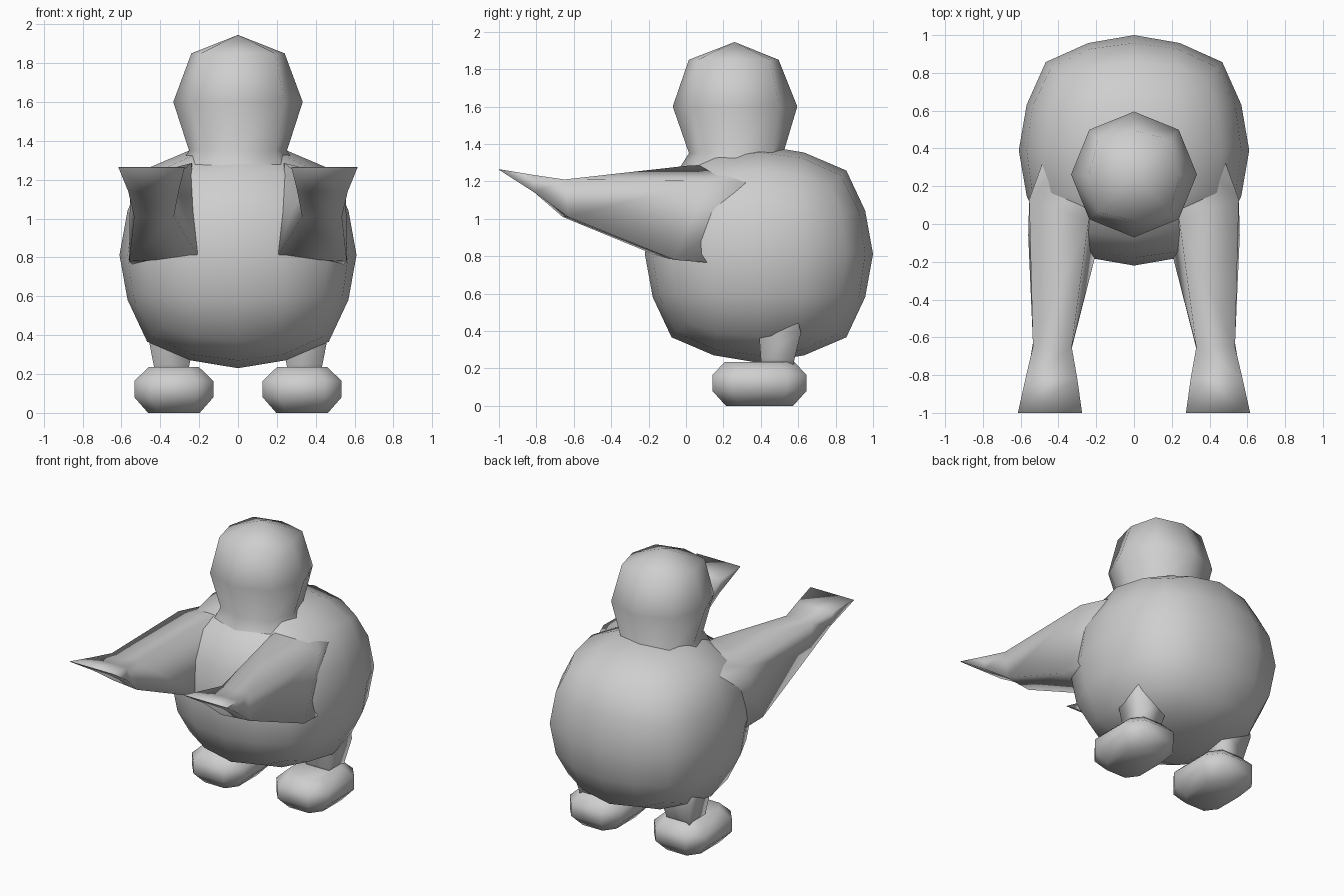
import bpy, bmesh, math

if "Cube" in bpy.data.objects:
    bpy.data.objects.remove(bpy.data.objects["Cube"])

grey = bpy.data.materials.new("plain grey")
grey.diffuse_color = (0.62, 0.62, 0.62, 1)
grey.use_nodes = True
grey.node_tree.nodes["Principled BSDF"].inputs["Base Color"].default_value = grey.diffuse_color


def finish(ob, angle=100):
    bpy.ops.object.select_all(action='DESELECT')
    ob.select_set(True)
    bpy.context.view_layer.objects.active = ob
    ob.data.materials.clear()
    ob.data.materials.append(grey)
    bpy.ops.object.shade_smooth_by_angle(angle=math.radians(angle))


def loft(name, rings, angle=100):
    """Skin a list of equal-length rings; a ring with one point is a pole."""
    bm = bmesh.new()
    loops = [[bm.verts.new(p) for p in r] for r in rings]
    for a, b in zip(loops, loops[1:]):
        n = max(len(a), len(b))
        for i in range(n):
            j = (i + 1) % n
            quad = [a[i % len(a)], a[j % len(a)], b[j % len(b)], b[i % len(b)]]
            bm.faces.new(list(dict.fromkeys(quad)))
    for end in (loops[0], loops[-1]):
        if len(end) > 2:
            bm.faces.new(end)
    bmesh.ops.recalc_face_normals(bm, faces=bm.faces)
    me = bpy.data.meshes.new(name)
    bm.to_mesh(me)
    bm.free()
    ob = bpy.data.objects.new(name, me)
    bpy.context.collection.objects.link(ob)
    finish(ob, angle)
    return ob


# round body: a subdivided cube, slightly fuller on its diagonals
bpy.ops.mesh.primitive_cube_add(size=2)
body = bpy.context.object
body.name = "body"
mod = body.modifiers.new("round", 'SUBSURF')
mod.levels = 2
bpy.ops.object.modifier_apply(modifier="round")
half = max(v.co.x for v in body.data.vertices)
for v in body.data.vertices:
    n = v.co.normalized()
    m = max(abs(n.x), abs(n.y), abs(n.z))
    p = v.co / half * (1 + min(0.055, 0.3 * max(0, 0.9 - m)))
    v.co = (p.x * 0.61, p.y * 0.61 + 0.39, p.z * 0.582 + 0.812)
finish(body)


# eight-sided head with flared neck: (height, radius, diagonal radius, y centre)
def octagon(z, r, d, y):
    out = []
    for k in range(8):
        a = k * math.pi / 4
        rad = d if k % 2 else r
        out.append((rad * math.cos(a), y + rad * math.sin(a), z))
    return out


head = [octagon(1.2, 0.33, 0.33, 0.28), octagon(1.28, 0.30, 0.31, 0.27),
        octagon(1.35, 0.252, 0.27, 0.268), octagon(1.6, 0.333, 0.335, 0.262),
        octagon(1.85, 0.24, 0.27, 0.255)]
loft("head", head + [[(0, 0.26, 1.945)]])

for side, s in (("left", 1), ("right", -1)):
    # reaching arm: top inner, top outer, bottom outer, bottom inner
    arm = [
        [(0.20, 0.48, 1.28), (0.42, 0.50, 1.18), (0.52, 0.42, 0.74), (0.20, 0.30, 0.70)],
        [(0.24, 0.02, 1.285), (0.555, 0.13, 1.205), (0.56, -0.06, 0.78), (0.20, -0.15, 0.80)],
        [(0.33, -0.65, 1.21), (0.535, -0.65, 1.21), (0.535, -0.63, 1.01), (0.33, -0.66, 1.01)],
        [(0.30, -0.82, 1.235), (0.575, -0.82, 1.235), (0.565, -0.81, 1.14), (0.305, -0.81, 1.14)],
        [(0.275, -1.0, 1.265), (0.615, -1.0, 1.265), (0.615, -1.0, 1.262), (0.275, -1.0, 1.262)],
    ]
    loft(side + "_arm", [[(s * x, y, z) for x, y, z in r] for r in arm])

    # short leg widening up into the body
    leg = []
    for z, x0, x1, y0, y1 in ((0.18, 0.26, 0.42, 0.41, 0.57), (0.25, 0.25, 0.435, 0.40, 0.58),
                              (0.39, 0.22, 0.462, 0.39, 0.615), (0.60, 0.24, 0.48, 0.36, 0.56)):
        leg.append([(s * x0, y0, z), (s * x1, y0, z), (s * x1, y1, z), (s * x0, y1, z)])
    loft(side + "_leg", leg)

    # chamfered foot
    foot = []
    for z, hx, hy in ((0, 0.133, 0.18), (0.08, 0.203, 0.252), (0.165, 0.203, 0.252), (0.235, 0.13, 0.185)):
        cx, cy = hx * 0.58, hy * 0.58
        ring = [(hx, -cy), (hx, cy), (cx, hy), (-cx, hy), (-hx, cy), (-hx, -cy), (-cx, -hy), (cx, -hy)]
        foot.append([(s * 0.33 + x, 0.393 + y, z) for x, y in ring])
    loft(side + "_foot", foot)
